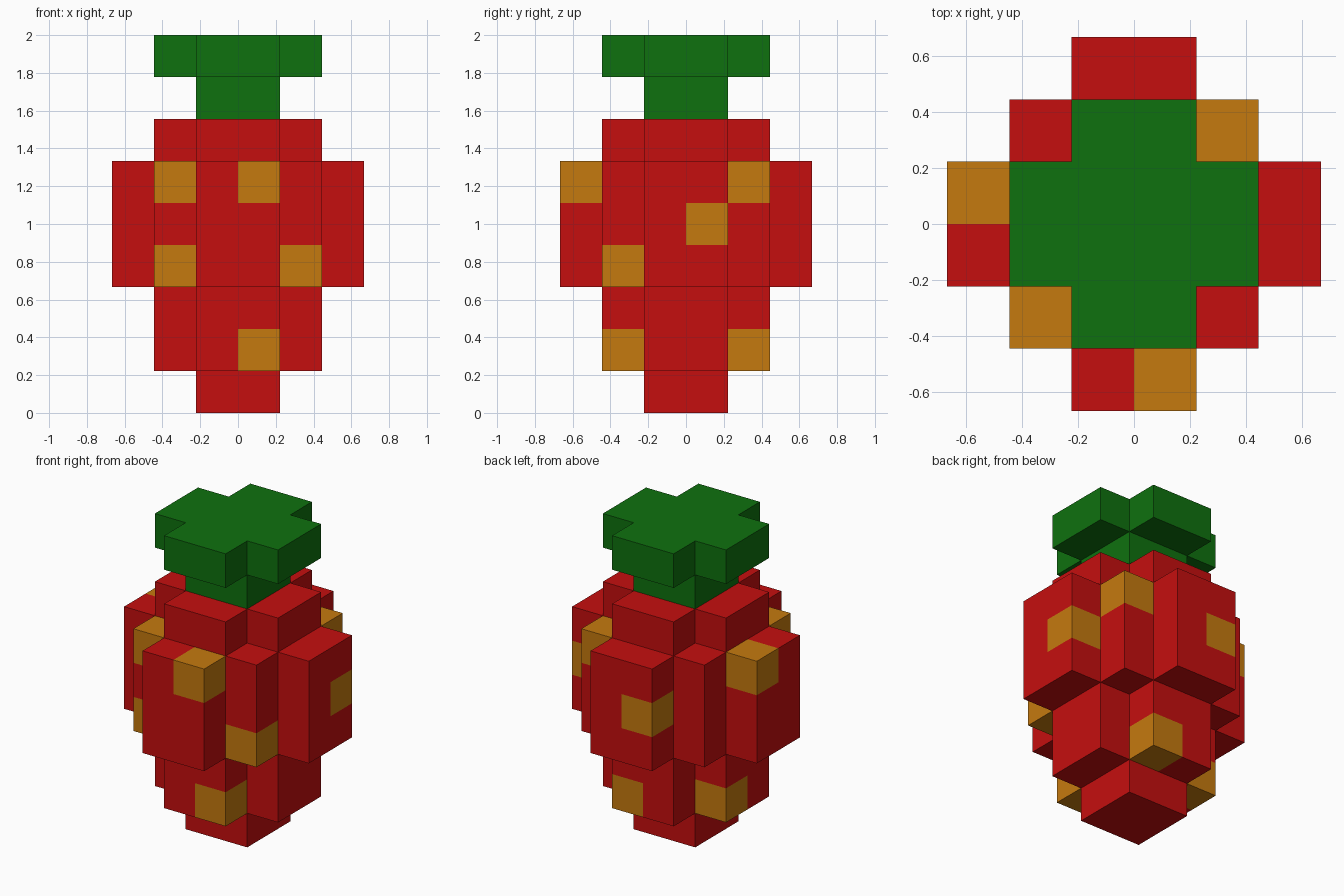
import bpy
import bmesh
from mathutils import Vector

cube = bpy.data.objects.get("Cube")
if cube:
    bpy.data.objects.remove(cube, do_unlink=True)

U = 2 / 9  # edge length of one block; the model is 6 x 6 x 9 blocks


def material(name, rgb):
    m = bpy.data.materials.new(name)
    m.use_nodes = True
    m.diffuse_color = (*rgb, 1)
    m.node_tree.nodes["Principled BSDF"].inputs["Base Color"].default_value = (*rgb, 1)
    return m


RED = material("berry red", (0.56, 0.0045, 0.0045))
GOLD = material("seed gold", (0.56, 0.194, 0.0045))
GREEN = material("leaf green", (0.0045, 0.165, 0.0045))


def box(x0, x1, y0, y1, z0, z1):
    """Set of block cells, with inclusive index limits."""
    return {(x, y, z) for x in range(x0, x1 + 1)
            for y in range(y0, y1 + 1) for z in range(z0, z1 + 1)}


def cross(a, b, z0, z1):
    """Cross of two bars, each two blocks wide and reaching from a to b."""
    return box(a, b, 2, 3, z0, z1) | box(2, 3, a, b, z0, z1)


def build(name, cells, occupied, mats, accents=()):
    """Outer shell of the cells; accent cells get the second material."""
    bm = bmesh.new()
    for cell in sorted(cells):
        centre = Vector((cell[0] - 2.5, cell[1] - 2.5, cell[2] + 0.5))
        for axis in range(3):
            for sign in (-1, 1):
                near = list(cell)
                near[axis] += sign
                if tuple(near) in occupied:
                    continue
                n, s, t = Vector(), Vector(), Vector()
                n[axis], s[(axis + 1) % 3], t[(axis + 2) % 3] = sign, sign, 1
                corners = [centre + (n + s * i + t * j) / 2
                           for i, j in ((-1, -1), (1, -1), (1, 1), (-1, 1))]
                face = bm.faces.new([bm.verts.new(c * U) for c in corners])
                face.material_index = int(cell in accents)
    # Join the shell, then merge flat neighbours of the same colour
    bmesh.ops.remove_doubles(bm, verts=bm.verts, dist=0.001)
    bmesh.ops.dissolve_limit(bm, angle_limit=0.01, verts=bm.verts,
                             edges=bm.edges, delimit={'MATERIAL'})
    mesh = bpy.data.meshes.new(name)
    bm.to_mesh(mesh)
    bm.free()
    for m in mats:
        mesh.materials.append(m)
    obj = bpy.data.objects.new(name, mesh)
    bpy.context.collection.objects.link(obj)


# Stepped berry: tip, lower cross, wide middle with filled corners, shoulder
berry = (box(2, 3, 2, 3, 0, 0) | cross(1, 4, 1, 2) | cross(0, 5, 3, 5)
         | box(1, 4, 1, 4, 3, 5) | cross(1, 4, 6, 6))
stem = box(2, 3, 2, 3, 7, 7)
leaves = cross(1, 4, 8, 8)

# Scattered seed blocks in the skin
seeds = {(1, 1, 5), (3, 0, 5), (4, 4, 5), (0, 3, 5),
         (5, 3, 4), (2, 5, 4), (1, 1, 3), (4, 1, 3),
         (3, 1, 1), (3, 4, 1), (1, 3, 1)}

solid = berry | stem | leaves
build("berry_body", berry, solid, [RED, GOLD], seeds)
build("stem", stem, solid, [GREEN])
build("leaf_crown", leaves, solid, [GREEN])
